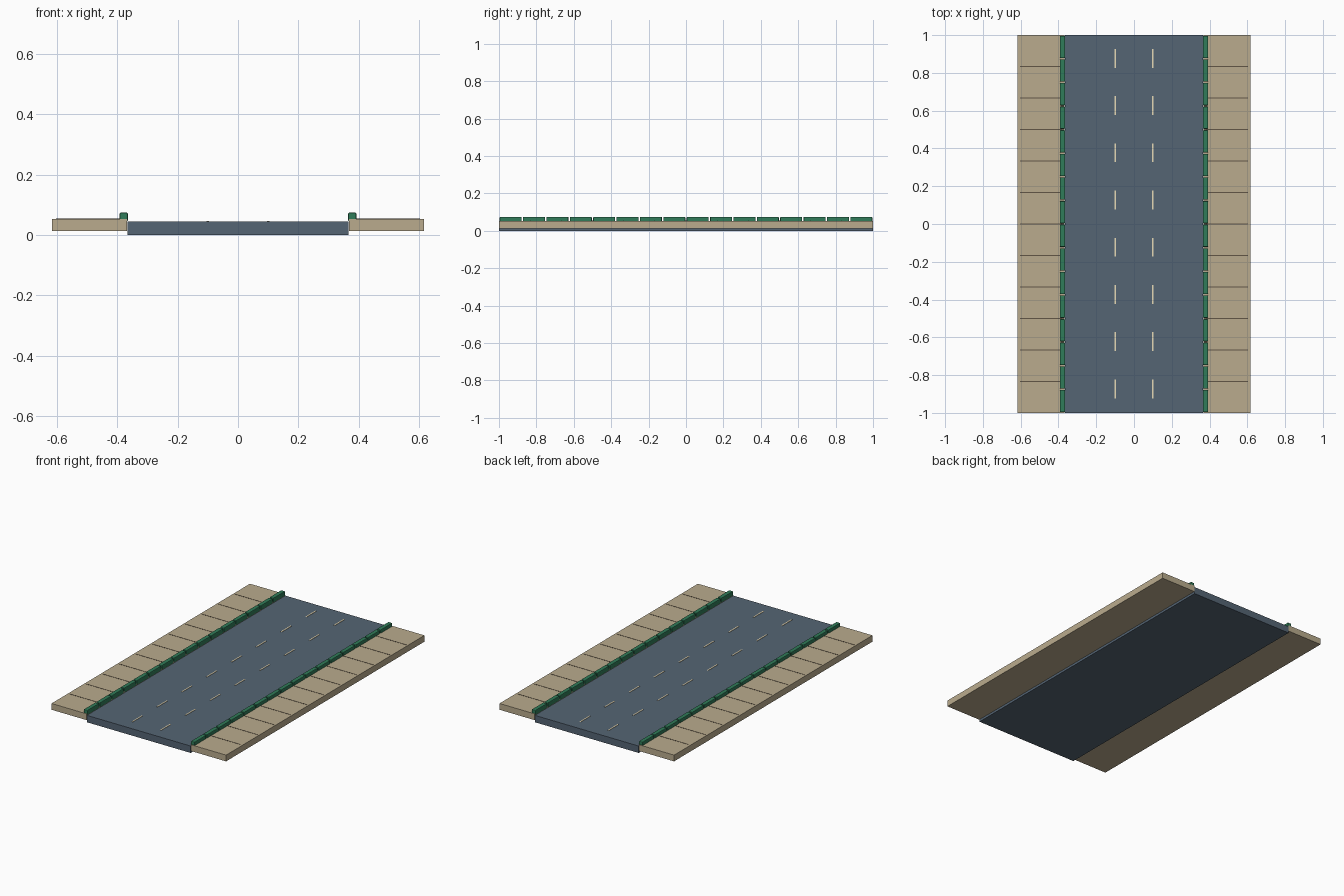
import bpy

if "Cube" in bpy.data.objects:
    bpy.data.objects.remove(bpy.data.objects["Cube"])


def material(name, color):
    m = bpy.data.materials.new(name)
    m.diffuse_color = (*color, 1)
    m.use_nodes = True
    m.node_tree.nodes["Principled BSDF"].inputs["Base Color"].default_value = m.diffuse_color
    return m


asphalt = material("asphalt", (0.09, 0.13, 0.175))
paving = material("paving", (0.49, 0.41, 0.27))
green = material("curb_green", (0.03, 0.20, 0.10))
paint = material("lane_paint", (0.80, 0.70, 0.47))
joint = material("joint_brown", (0.12, 0.09, 0.06))


def box(name, x, y, z, mat, bevel=0):
    """Box from (min, max) ranges on each axis."""
    bpy.ops.mesh.primitive_cube_add(size=1, location=[sum(r) / 2 for r in (x, y, z)])
    o = bpy.context.object
    o.name = name
    o.scale = [r[1] - r[0] for r in (x, y, z)]
    bpy.ops.object.transform_apply(location=False, rotation=False, scale=True)
    o.data.materials.append(mat)
    if bevel:
        b = o.modifiers.new("bevel", "BEVEL")
        b.width = bevel
        b.segments = 2
    return o


# Road slab
box("road", (-0.366, 0.366), (-1, 1), (0, 0.044), asphalt)

for side, s in (("left", -1), ("right", 1)):
    def span(a, b):
        return tuple(sorted((s * a, s * b)))

    # Raised pavement beside the road
    box(f"{side}_sidewalk", span(0.368, 0.616), (-1, 1), (0.013, 0.053), paving)

    # Thin joints between paving slabs
    for i in range(1, 12):
        y = -1 + i / 6
        box(f"{side}_paving_joint", span(0.385, 0.604), (y - 0.002, y + 0.002), (0.051, 0.0542), joint)

    # Row of rounded curb blocks
    for i in range(16):
        y = -0.9375 + i * 0.125
        box(f"{side}_curb_block", span(0.365, 0.392), (y - 0.059, y + 0.059), (0.045, 0.0745), green, 0.004)

    # Dashed lane markings
    for i in range(8):
        y = -0.873 + i * 0.25
        box(f"{side}_lane_dash", span(0.096, 0.104), (y - 0.05, y + 0.05), (0.042, 0.046), paint)
